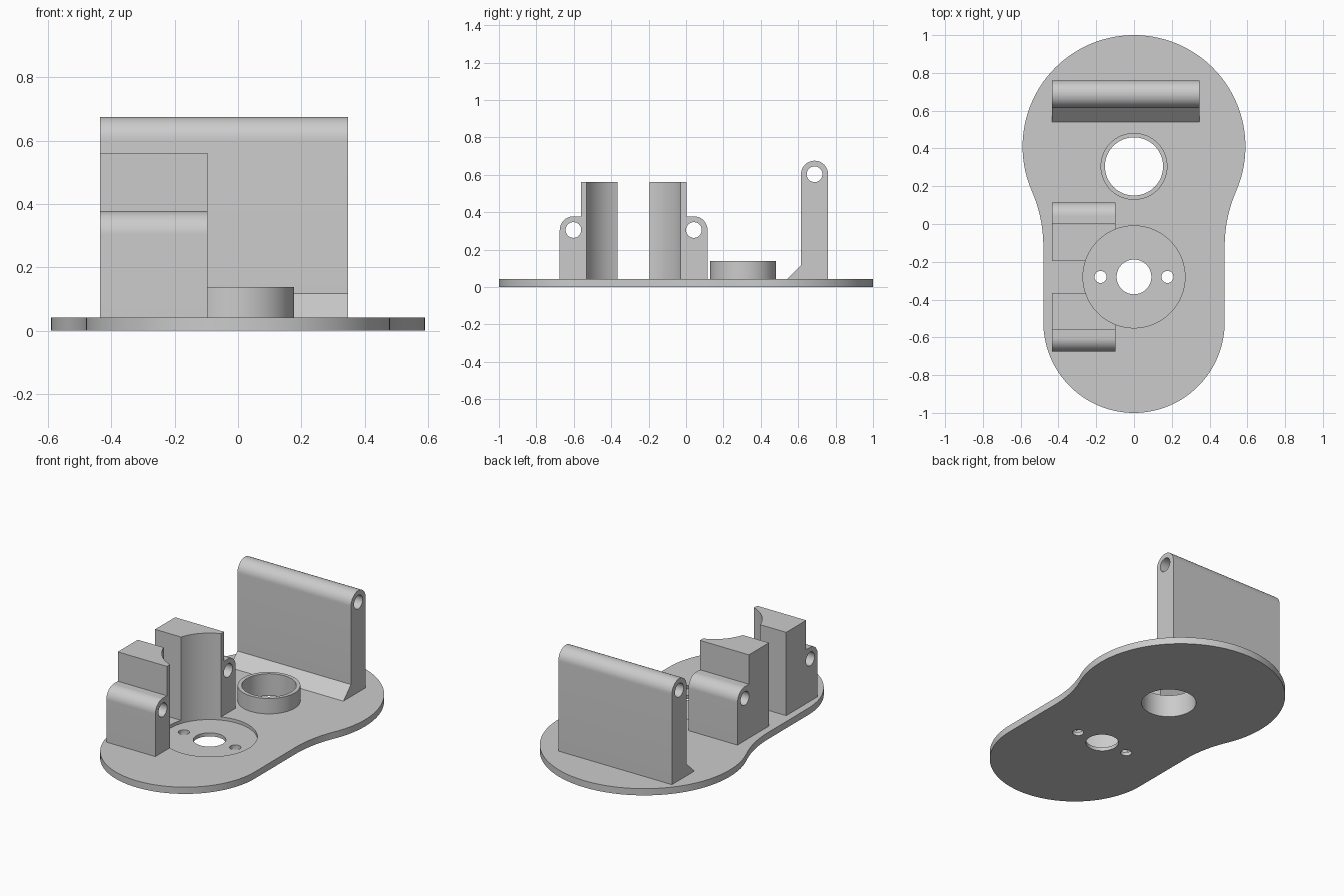
import bpy
import bmesh
from math import sin, cos, pi, radians, atan2, sqrt
from mathutils import Vector

cube = bpy.data.objects.get("Cube")
if cube:
    bpy.data.objects.remove(cube, do_unlink=True)

grey = bpy.data.materials.new("plain grey")
grey.use_nodes = True
colour = (0.6, 0.6, 0.6, 1)
grey.diffuse_color = colour
grey.node_tree.nodes["Principled BSDF"].inputs["Base Color"].default_value = colour

PLATE = 0.042        # plate thickness
LEFT = -0.435        # shared edge of hinge and blocks
SEAT_Y = -0.28       # centre of the round seat
SEAT_R = 0.27
COLLAR_Y = 0.305


def arc(cx, cy, r, start, end, steps=24):
    return [(cx + r * cos(start + (end - start) * i / steps),
             cy + r * sin(start + (end - start) * i / steps)) for i in range(steps + 1)]


def extrude(name, outline, axis, low, high):
    """Extrude a 2D outline along z (outline in xy) or along x (outline in yz)."""
    bm = bmesh.new()
    place = (lambda a, b: (a, b, low)) if axis == "z" else (lambda a, b: (low, a, b))
    face = bm.faces.new([bm.verts.new(place(a, b)) for a, b in outline])
    grown = bmesh.ops.extrude_face_region(bm, geom=[face])["geom"]
    shift = Vector((0, 0, high - low)) if axis == "z" else Vector((high - low, 0, 0))
    bmesh.ops.translate(bm, vec=shift, verts=[g for g in grown if isinstance(g, bmesh.types.BMVert)])
    bmesh.ops.recalc_face_normals(bm, faces=bm.faces)
    mesh = bpy.data.meshes.new(name)
    bm.to_mesh(mesh)
    bm.free()
    mesh.materials.append(grey)
    obj = bpy.data.objects.new(name, mesh)
    bpy.context.collection.objects.link(obj)
    return obj


def rod(name, a, b, r, axis, low, high, sides=64):
    return extrude(name, arc(a, b, r, 0, 2 * pi, sides)[:-1], axis, low, high)


def cut(obj, *cutters):
    """Subtract the cutters, keep the result and discard the cutters."""
    for cutter in cutters:
        cutter.hide_render = True
        mod = obj.modifiers.new("cut", "BOOLEAN")
        mod.operation, mod.solver, mod.object = "DIFFERENCE", "EXACT", cutter
    graph = bpy.context.evaluated_depsgraph_get()
    mesh = bpy.data.meshes.new_from_object(obj.evaluated_get(graph))
    obj.modifiers.clear()
    obj.data = mesh
    for cutter in cutters:
        bpy.data.objects.remove(cutter, do_unlink=True)
    return obj


# Base plate: wide round head, concave neck, straight sides, round foot
head_y, head_r, foot_r, foot_y, neck_y = 0.41, 0.59, 0.48, -0.52, -0.12
drop = head_y - neck_y
neck_r = (drop ** 2 - head_r ** 2 + foot_r ** 2) / (2 * (head_r - foot_r))
lean = atan2(drop, foot_r + neck_r)
half = arc(0, foot_y, foot_r, -pi / 2, 0, 32)
half += arc(foot_r + neck_r, neck_y, neck_r, pi, pi - lean, 16)
half += arc(0, head_y, head_r, -lean, pi / 2, 48)[1:]
outline = half + [(-x, y) for x, y in half[-2:0:-1]]
plate = extrude("base_plate", outline, "z", 0, PLATE)
cut(plate,
    rod("seat_cutter", 0, SEAT_Y, SEAT_R, "z", 0.022, 1),
    rod("shaft_cutter", 0, SEAT_Y, 0.092, "z", -1, 1),
    rod("collar_cutter", 0, COLLAR_Y, 0.154, "z", -1, 1),
    *[rod("screw_cutter", s * 0.177, SEAT_Y, 0.032, "z", -1, 1, 32) for s in (-1, 1)])

# Raised collar around the large hole
collar = rod("collar", 0, COLLAR_Y, 0.177, "z", PLATE, 0.138)
cut(collar, rod("bore_cutter", 0, COLLAR_Y, 0.154, "z", -1, 1))

# Tall hinge wall with rounded top, pin hole and sloped foot
near, far, pin_z = 0.615, 0.76, 0.603
mid, round_r = (near + far) / 2, (far - near) / 2
profile = [(0.54, PLATE), (far, PLATE)] + arc(mid, pin_z, round_r, 0, pi) + [(near, 0.117)]
wall = extrude("hinge_wall", profile, "x", LEFT, 0.348)
cut(wall, rod("pin_cutter", mid, pin_z, 0.042, "x", -1, 1, 48))

# Mirrored pair of stepped blocks hollowed around the seat, each with a pin knuckle
for name, side in (("back_block", 1), ("front_block", -1)):
    steps = [(0.085, PLATE), (0.395, PLATE)] + arc(0.322, 0.305, 0.073, 0, pi / 2)
    steps += [(0.282, 0.378), (0.282, 0.561), (0.085, 0.561)]
    block = extrude(name, [(SEAT_Y + side * y, z) for y, z in steps], "x", LEFT, -0.097)
    cut(block,
        rod("seat_cutter", 0, SEAT_Y, SEAT_R, "z", -1, 1),
        rod("pin_cutter", SEAT_Y + side * 0.322, 0.305, 0.042, "x", -1, 1, 48))

# Smooth the curved faces and keep the edges sharp
parts = [o for o in bpy.context.collection.objects if o.type == "MESH" and grey.name in o.data.materials]
bpy.ops.object.select_all(action="DESELECT")
for part in parts:
    part.select_set(True)
bpy.context.view_layer.objects.active = plate
bpy.ops.object.shade_smooth_by_angle(angle=radians(30))
